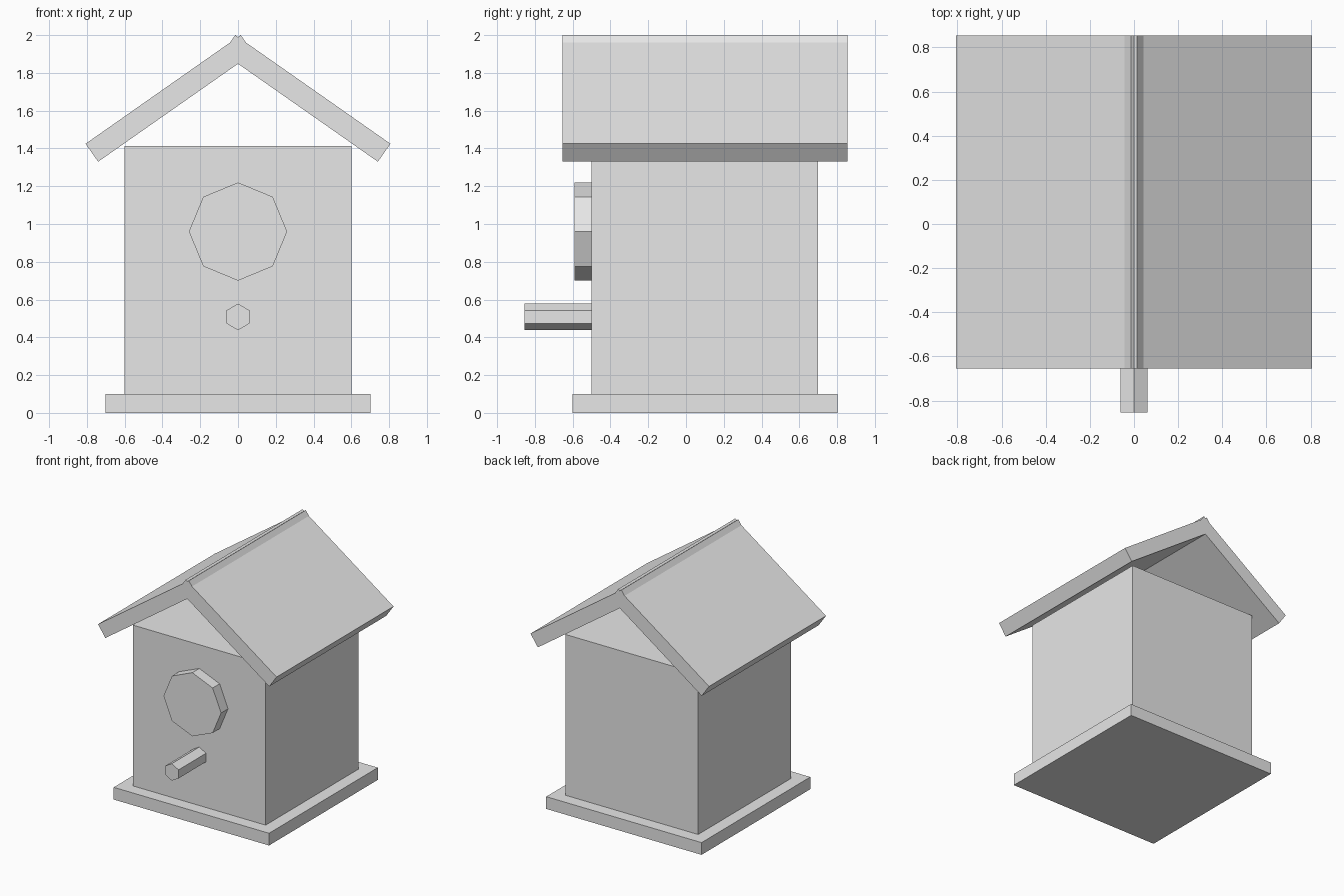
import bpy
from math import radians

cube = bpy.data.objects.get("Cube")
if cube:
    bpy.data.objects.remove(cube, do_unlink=True)

# Single plain colour
grey = bpy.data.materials.new("light_grey")
grey.use_nodes = True
color = (0.8, 0.8, 0.8, 1)
grey.diffuse_color = color
grey.node_tree.nodes["Principled BSDF"].inputs["Base Color"].default_value = color


def finish(name):
    obj = bpy.context.object
    obj.name = name
    obj.data.materials.clear()
    obj.data.materials.append(grey)
    return obj


def box(name, center, size, tilt=0):
    bpy.ops.mesh.primitive_cube_add(size=1, location=center, rotation=(0, radians(tilt), 0))
    bpy.context.object.scale = size
    return finish(name)


def peg(name, sides, radius, z, front, back):
    """Prism lying along y with one corner pointing up."""
    bpy.ops.mesh.primitive_cylinder_add(
        vertices=sides, radius=radius, depth=back - front,
        location=(0, (front + back) / 2, z), rotation=(radians(90), 0, 0))
    return finish(name)


# Floor board and box-shaped house
box("base_board", (0, 0.1, 0.05), (1.404, 1.404, 0.1))
box("house_body", (0, 0.1, 0.757), (1.2, 1.2, 1.314))

# Two roof slabs that cross at the ridge, leaving the gables open
for side, name in ((1, "left_roof_slab"), (-1, "right_roof_slab")):
    box(name, (side * 0.363, 0.1, 1.665), (1.003, 1.51, 0.116), side * 35)

# Entrance disc and perch on the front wall
peg("entrance_disc", 8, 0.26, 0.96, -0.59, -0.5)
peg("perch", 6, 0.07, 0.508, -0.855, -0.5)
